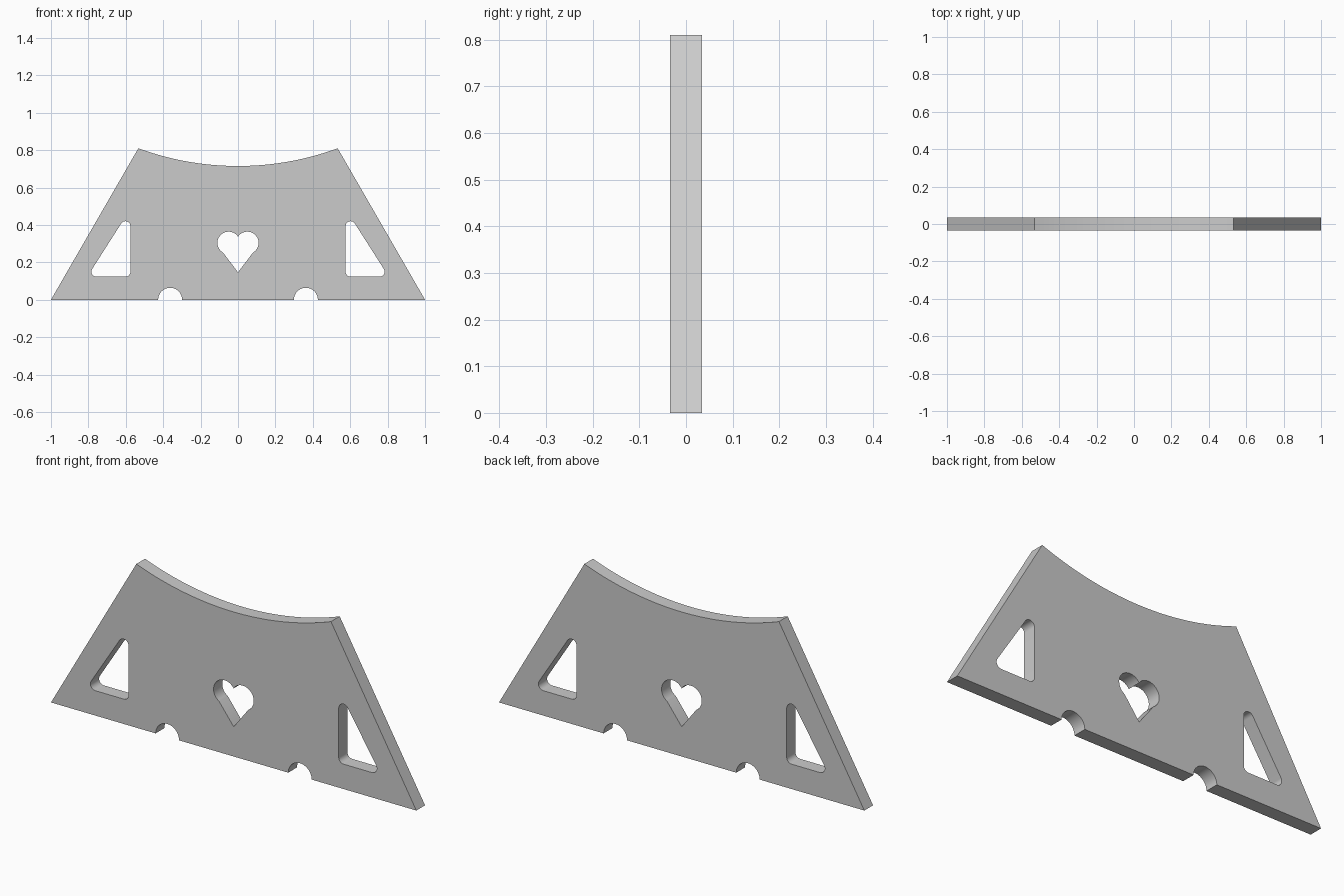
import bpy, bmesh
from math import cos, sin, radians, pi

if "Cube" in bpy.data.objects:
    bpy.data.objects.remove(bpy.data.objects["Cube"], do_unlink=True)

HALF_THICKNESS = 0.034


def arc(cx, cz, r, start, end, steps=16):
    """Points along a circular arc, angles in degrees."""
    angles = [radians(start + (end - start) * i / steps) for i in range(steps + 1)]
    return [(cx + r * cos(a), cz + r * sin(a)) for a in angles]


def mirror(points):
    return [(-x, z) for x, z in reversed(points)]


# Outer outline: sloping ends, concave top, two round notches in the base
notch = arc(0.363, 0, 0.064, 180, 0, 20)
outline = mirror(notch) + notch + [(1, 0)]
outline += arc(0, 2.258, 1.543, -69.8, -110.2, 40) + [(-1, 0)]

# Rounded triangular window
R = 0.027
triangle = arc(0.602, 0.393, R, 32.5, 180)
triangle += arc(0.602, 0.15, R, 180, 270, 8)
triangle += arc(0.757, 0.15, R, 270, 392.5)

# Heart window: two round lobes and a pointed tip
lobe = arc(0.05, 0.304, 0.06, -60, 146.5, 28)
heart = [(0, 0.147)] + lobe + mirror(lobe)[1:]

# Filled and extruded profile
curve = bpy.data.curves.new("panel_profile", "CURVE")
curve.dimensions = "2D"
curve.fill_mode = "BOTH"
curve.extrude = HALF_THICKNESS
for loop in (outline, triangle, mirror(triangle), heart):
    spline = curve.splines.new("POLY")
    spline.points.add(len(loop) - 1)
    for point, (x, z) in zip(spline.points, loop):
        point.co = (x, z, 0, 1)
    spline.use_cyclic_u = True

panel = bpy.data.objects.new("side_panel", curve)
bpy.context.collection.objects.link(panel)
panel.rotation_euler.x = pi / 2
bpy.ops.object.select_all(action="DESELECT")
panel.select_set(True)
bpy.context.view_layer.objects.active = panel
bpy.ops.object.convert(target="MESH")
panel = bpy.context.object
bpy.ops.object.transform_apply(location=False, rotation=True, scale=False)

# Weld the faces and walls into one solid
bm = bmesh.new()
bm.from_mesh(panel.data)
bmesh.ops.remove_doubles(bm, verts=bm.verts, dist=0.0003)
bmesh.ops.recalc_face_normals(bm, faces=bm.faces)
bm.to_mesh(panel.data)
bm.free()
bpy.ops.object.shade_smooth_by_angle(angle=radians(30))

# Plain grey finish
grey = bpy.data.materials.new("light_grey")
grey.use_nodes = True
colour = (0.6, 0.6, 0.6, 1)
grey.diffuse_color = colour
grey.node_tree.nodes["Principled BSDF"].inputs["Base Color"].default_value = colour
panel.data.materials.clear()
panel.data.materials.append(grey)
